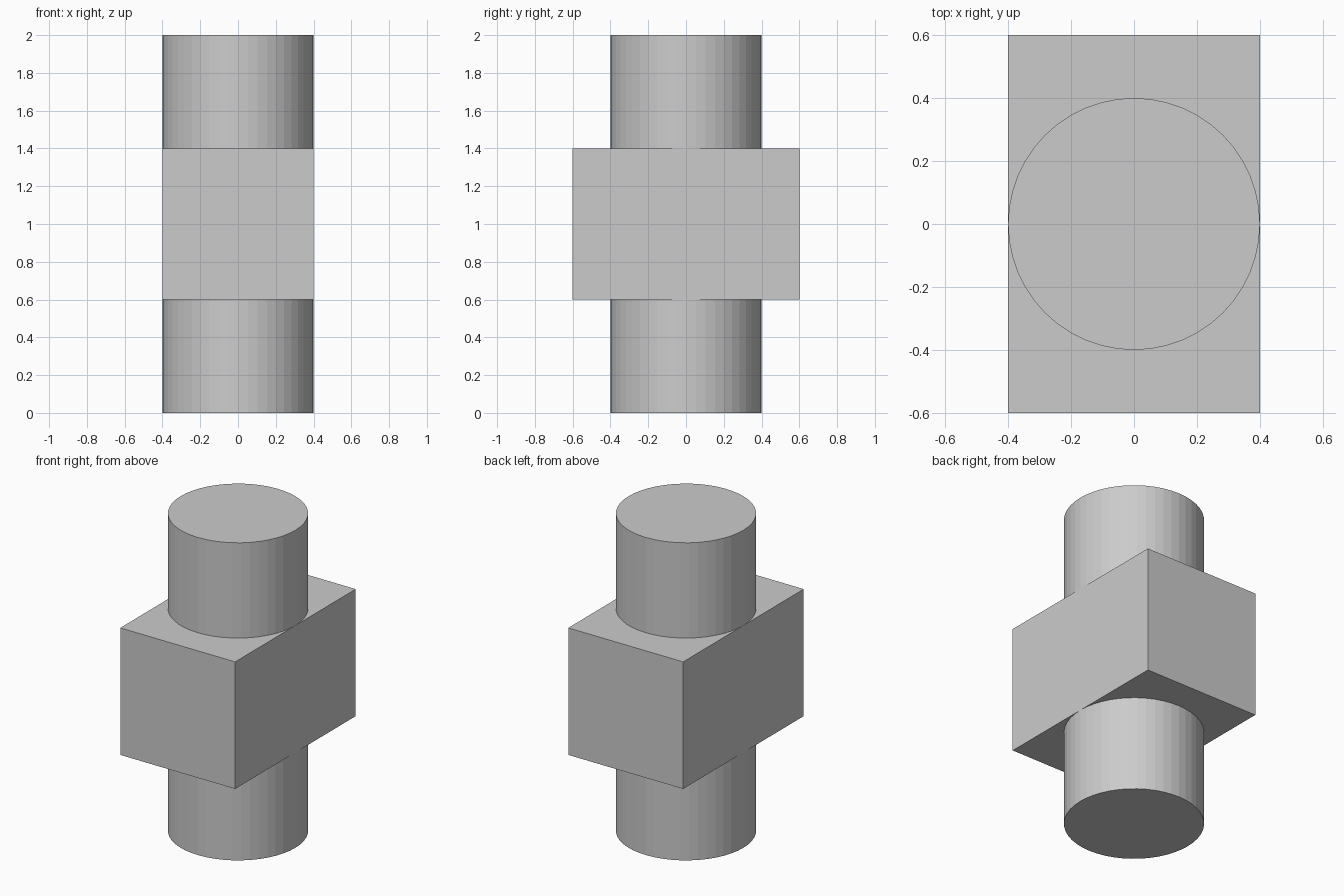
import bpy

if "Cube" in bpy.data.objects:
    bpy.data.objects.remove(bpy.data.objects["Cube"])

# Round shaft running the full height
bpy.ops.mesh.primitive_cylinder_add(vertices=48, radius=0.4, depth=2.0, location=(0, 0, 1))
shaft = bpy.context.object
shaft.name = "shaft"
bpy.ops.object.shade_flat()

# Rectangular block around the middle of the shaft
bpy.ops.mesh.primitive_cube_add(size=1, location=(0, 0, 1))
block = bpy.context.object
block.name = "middle_block"
block.scale = (0.8, 1.2, 0.8)
bpy.ops.object.transform_apply(location=False, rotation=False, scale=True)
